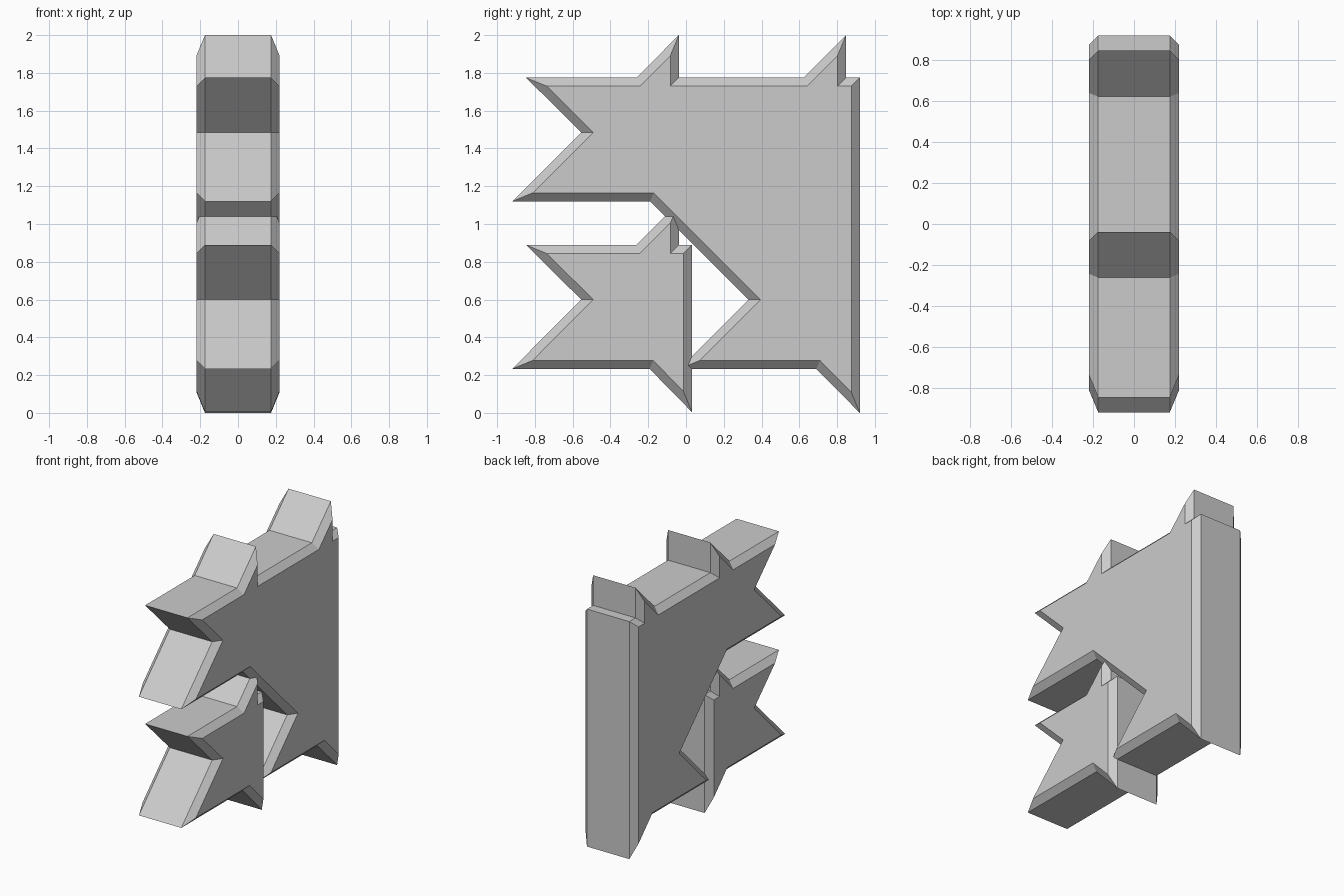
import bpy, bmesh
from mathutils import Vector

if "Cube" in bpy.data.objects:
    bpy.data.objects.remove(bpy.data.objects["Cube"])

HALF, BEVEL = 0.22, 0.045


def inset(points, d):
    """Mitred inward offset of a clockwise outline."""
    pts = [Vector(p) for p in points]
    result = []
    for i, p in enumerate(pts):
        a = (p - pts[i - 1]).normalized()
        b = (pts[(i + 1) % len(pts)] - p).normalized()
        na, nb = Vector((a.y, -a.x)), Vector((b.y, -b.x))
        result.append(p + (na + nb) * d / (1 + na.dot(nb)))
    return result


def chamfered_plate(name, outline):
    """Extrude a (y, z) outline along x with chamfered rims."""
    bm = bmesh.new()
    inner = inset(outline, BEVEL)
    layers = [(-HALF, inner), (BEVEL - HALF, outline),
              (HALF - BEVEL, outline), (HALF, inner)]
    rings = [[bm.verts.new((x, p[0], p[1])) for p in pts] for x, pts in layers]
    n = len(outline)
    for r0, r1 in zip(rings, rings[1:]):
        for i in range(n):
            j = (i + 1) % n
            bm.faces.new((r0[i], r0[j], r1[j], r1[i]))
    bm.faces.new(rings[0][::-1])
    bm.faces.new(rings[-1])
    bmesh.ops.recalc_face_normals(bm, faces=bm.faces)
    mesh = bpy.data.meshes.new(name)
    bm.to_mesh(mesh)
    bm.free()
    obj = bpy.data.objects.new(name, mesh)
    bpy.context.collection.objects.link(obj)
    return obj


# Large spiked plate, L-shaped with one open corner
large = chamfered_plate("spiked_plate", [
    (-0.847, 1.775), (-0.262, 1.775), (-0.038, 2.0), (-0.038, 1.775),
    (0.622, 1.775), (0.847, 2.0), (0.847, 1.775), (0.92, 1.775),
    (0.92, 0.0), (0.69, 0.233), (-0.034, 0.233), (0.331, 0.6),
    (-0.19, 1.12), (-0.92, 1.12), (-0.555, 1.485)])

# Small spiked plate filling the lower corner
small = chamfered_plate("small_spiked_plate", [
    (-0.847, 0.889), (-0.262, 0.889), (-0.038, 1.113), (-0.038, 0.889),
    (0.031, 0.889), (0.031, 0.005), (-0.193, 0.233), (-0.92, 0.233),
    (-0.555, 0.6)])

# Fuse the two where the tips meet
mod = large.modifiers.new("fuse", "BOOLEAN")
mod.operation, mod.solver, mod.object = "UNION", "EXACT", small
bpy.context.view_layer.objects.active = large
bpy.ops.object.modifier_apply(modifier=mod.name)
bpy.data.objects.remove(small)
